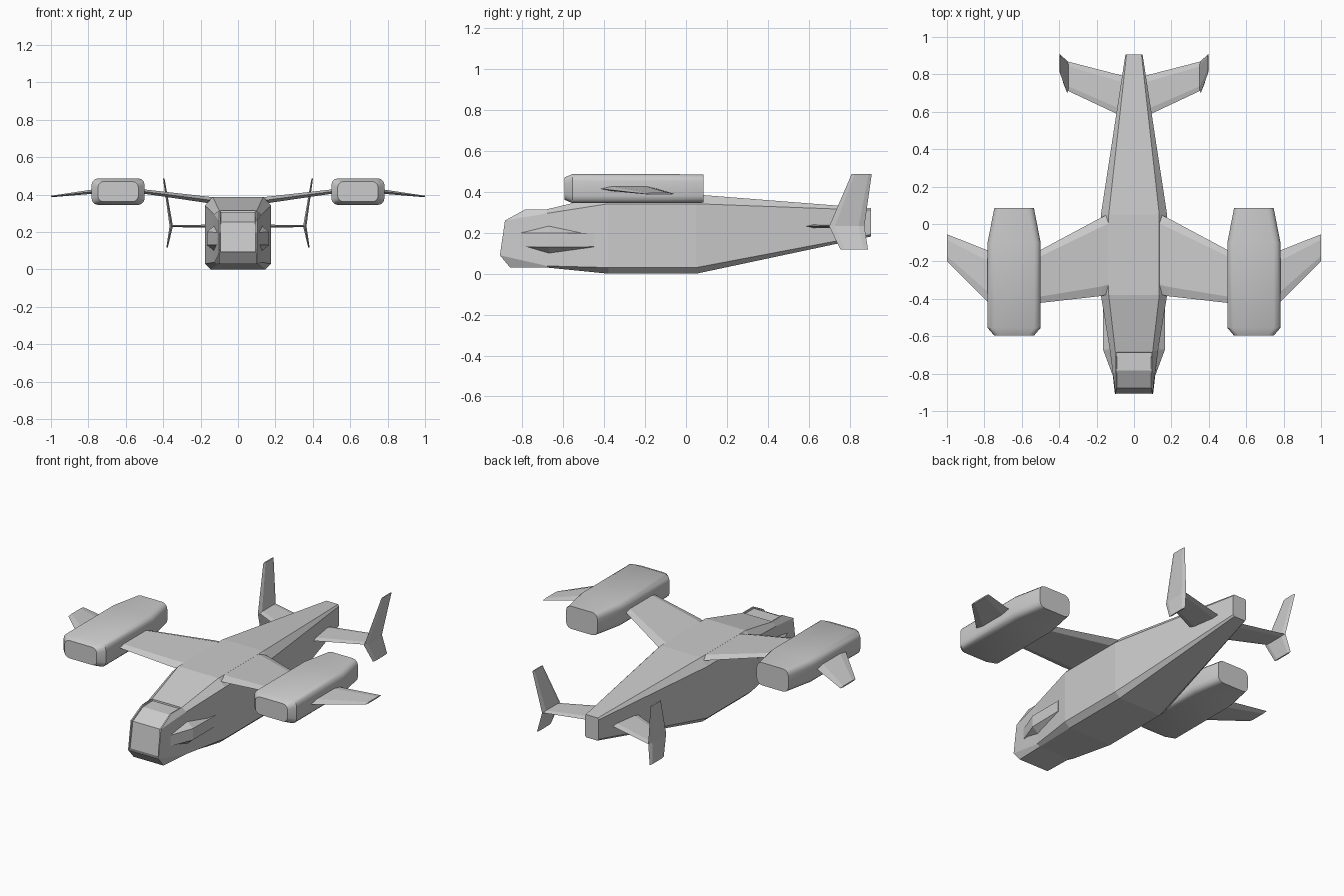
import bpy, bmesh
from math import sin, cos, pi
from mathutils import Vector

if "Cube" in bpy.data.objects:
    bpy.data.objects.remove(bpy.data.objects["Cube"])


def loft(name, rings, mirror=False, smooth=None, edit=None):
    """Skin a list of equal-length point rings, cap both ends."""
    bm = bmesh.new()
    vs = [[bm.verts.new(p) for p in r] for r in rings]
    n = len(vs[0])
    for a, b in zip(vs, vs[1:]):
        for i in range(n):
            j = (i + 1) % n
            bm.faces.new((a[i], a[j], b[j], b[i]))
    if edit:
        edit(bm, vs)
    else:
        bm.faces.new(vs[0])
    bm.faces.new(vs[-1])
    bmesh.ops.recalc_face_normals(bm, faces=bm.faces[:])
    if edit:
        # recessed cockpit glazing: front pane, sloped pane and roof pane
        panes = [f for f in bm.faces if f.calc_center_median().y < -0.7
                 and abs(f.normal.x) < 0.01 and f.normal.z > -0.2]
        bmesh.ops.inset_region(bm, faces=panes, thickness=0.008, depth=0)
        bmesh.ops.inset_region(bm, faces=panes, thickness=0.002, depth=-0.009)
    me = bpy.data.meshes.new(name)
    bm.to_mesh(me)
    bm.free()
    ob = bpy.data.objects.new(name, me)
    bpy.context.collection.objects.link(ob)
    if mirror:
        ob.modifiers.new("mirror", 'MIRROR').use_clip = False
    if smooth:
        bpy.ops.object.select_all(action='DESELECT')
        ob.select_set(True)
        bpy.context.view_layer.objects.active = ob
        bpy.ops.object.shade_smooth_by_angle(angle=smooth)
    return ob


def ring8(half):
    """Right-hand half section, bottom to top, closed with its mirror image."""
    return half + [(-x, y, z) for x, y, z in reversed(half)]


def hull_ring(y, hw, zb, zt, bx, bz, tx, tz):
    return ring8([(bx, y, zb), (hw, y, zb + bz), (hw, y, zt - tz), (tx, y, zt)])


def nose_cap(bm, vs):
    r = vs[0]
    for i in range(3):
        bm.faces.new((r[i], r[i + 1], r[6 - i], r[7 - i]))


def blade(name, sections, up, f=0.16):
    """Thin hexagonal aerofoil through (leading, trailing, thickness) sections."""
    up = Vector(up)
    rings = []
    for le, te, t in sections:
        le, te = Vector(le), Vector(te)
        a, b, h = le.lerp(te, f), le.lerp(te, 1 - f), up * t / 2
        rings.append([le, a + h, b + h, te, b - h, a - h])
    return loft(name, rings, mirror=True)


# Fuselage with chin, sloped nose and tapering tail boom
nose = ring8([(0.10, -0.86, 0.03), (0.102, -0.91, 0.09),
              (0.102, -0.885, 0.26), (0.10, -0.785, 0.315)])
loft("fuselage", [
    nose,
    hull_ring(-0.68, 0.128, 0.03, 0.315, 0.105, 0.008, 0.10, 0.02),
    hull_ring(-0.38, 0.177, 0.0, 0.387, 0.145, 0.03, 0.135, 0.045),
    hull_ring(0.05, 0.177, 0.0, 0.387, 0.145, 0.03, 0.135, 0.045),
    hull_ring(0.905, 0.046, 0.182, 0.32, 0.038, 0.01, 0.04, 0.01),
], edit=nose_cap)

# Cheek blisters on the nose sides
loft("cheek_blister", [
    [(0.09, -0.83, 0.13), (0.106, -0.83, 0.132), (0.106, -0.83, 0.198), (0.09, -0.83, 0.20)],
    [(0.11, -0.67, 0.085), (0.166, -0.67, 0.13), (0.166, -0.67, 0.20), (0.11, -0.67, 0.25)],
    [(0.15, -0.45, 0.13), (0.167, -0.45, 0.132), (0.167, -0.45, 0.198), (0.15, -0.45, 0.20)],
], mirror=True)

# Main wings with a thick root flare, then outboard wing tips
blade("wing", [
    ((0.12, -0.37, 0.365), (0.12, 0.06, 0.365), 0.04),
    ((0.175, -0.385, 0.374), (0.175, 0.035, 0.374), 0.034),
    ((0.53, -0.425, 0.42), (0.53, -0.155, 0.42), 0.022)], (0, 0, 1), 0.12)
blade("wing_tip", [
    ((0.76, -0.44, 0.418), (0.76, -0.15, 0.418), 0.024),
    ((1.0, -0.20, 0.39), (1.0, -0.055, 0.39), 0.008)], (0, 0, 1), 0.2)


# Engine nacelles
def pod_ring(y, hw, hh, r):
    pts = []
    for k, (sx, sz) in enumerate([(1, 1), (-1, 1), (-1, -1), (1, -1)]):
        for s in range(4):
            a = pi / 2 * (k + s / 3)
            pts.append((0.641 + sx * (hw - r) + r * cos(a), y,
                        0.416 + sz * (hh - r) + r * sin(a)))
    return pts


loft("engine_nacelle", [
    pod_ring(-0.595, 0.108, 0.054, 0.03),
    pod_ring(-0.555, 0.142, 0.071, 0.035),
    pod_ring(-0.10, 0.142, 0.071, 0.035),
    pod_ring(0.085, 0.106, 0.069, 0.035)], mirror=True, smooth=0.55)

# Tailplanes and cranked end fins
blade("tailplane", [
    ((0.03, 0.56, 0.232), (0.03, 0.785, 0.232), 0.016),
    ((0.36, 0.715, 0.232), (0.36, 0.87, 0.232), 0.012)], (0, 0, 1))
blade("tail_fin", [
    ((0.379, 0.755, 0.118), (0.379, 0.89, 0.118), 0.008),
    ((0.357, 0.70, 0.232), (0.357, 0.872, 0.232), 0.018),
    ((0.397, 0.81, 0.487), (0.397, 0.908, 0.487), 0.008)], (1, 0, 0))
